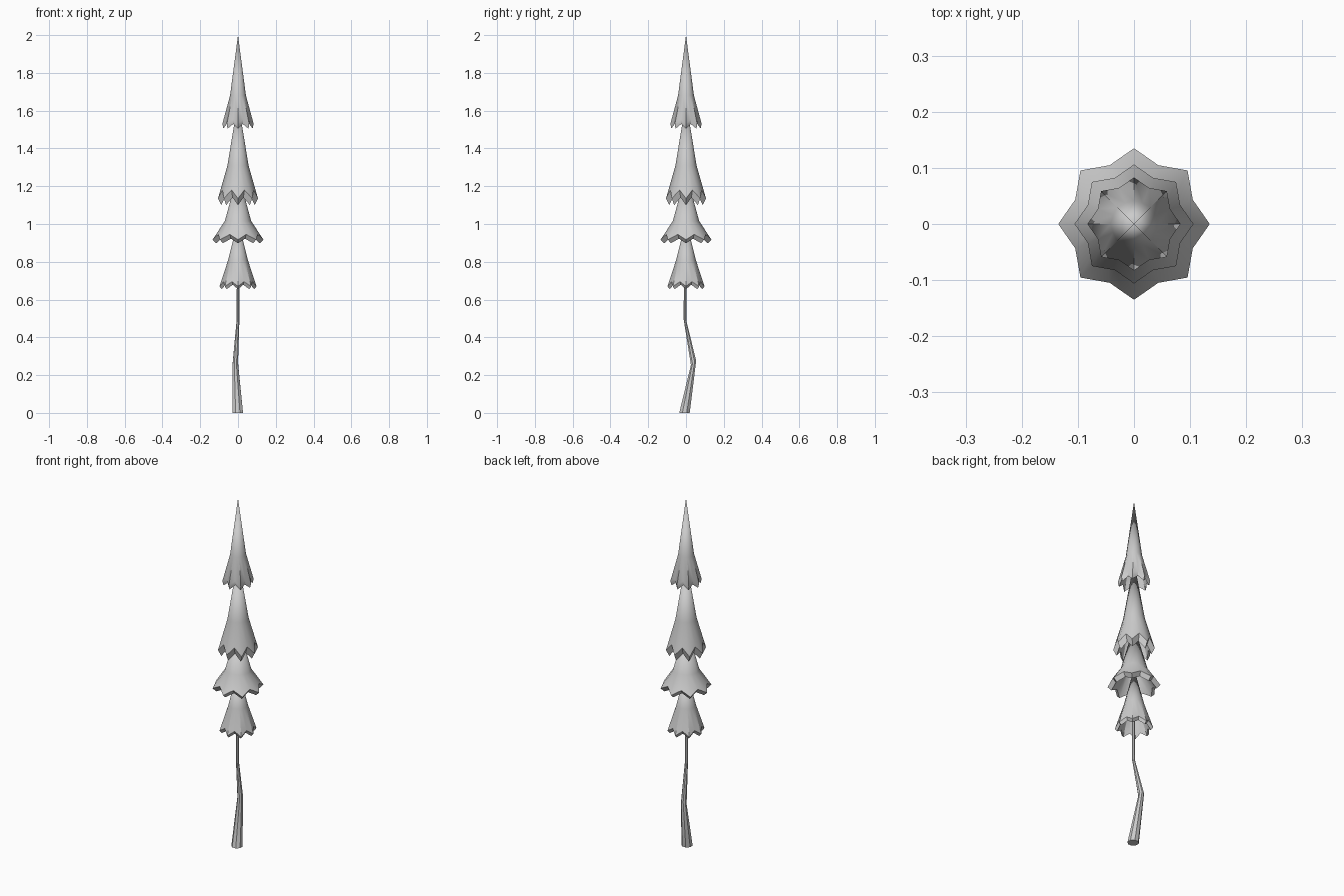
import bpy, bmesh, math
from mathutils import Vector

if "Cube" in bpy.data.objects:
    bpy.data.objects.remove(bpy.data.objects["Cube"])

def finish(name, bm):
    bmesh.ops.recalc_face_normals(bm, faces=bm.faces[:])
    me = bpy.data.meshes.new(name)
    bm.to_mesh(me)
    bm.free()
    me.shade_smooth()
    me.set_sharp_from_angle(angle=math.radians(35))
    ob = bpy.data.objects.new(name, me)
    bpy.context.collection.objects.link(ob)
    return ob

def bridge(bm, a, b):
    n = len(a)
    for i in range(n):
        j = (i + 1) % n
        bm.faces.new((a[i], a[j], b[j], b[i]))

def star_ring(bm, tip, notch):
    # 16 points alternating between drooping tips and raised notches
    ring = []
    for i in range(16):
        r, z = notch if i % 2 else tip
        a = i * math.pi / 8
        ring.append(bm.verts.new((r * math.cos(a), r * math.sin(a), z)))
    return ring

def fan(bm, ring, z):
    c = bm.verts.new((0, 0, z))
    for i in range(len(ring)):
        bm.faces.new((ring[i], ring[(i + 1) % len(ring)], c))

def tier(name, apex, mid, tip, notch_z, low_tip, low_notch_z):
    bm = bmesh.new()
    k = 0.84
    waist = star_ring(bm, mid, (mid[0] * 0.96, mid[1]))
    rim = star_ring(bm, tip, (tip[0] * k, notch_z))
    lip = star_ring(bm, low_tip, (low_tip[0] * k, low_notch_z))
    inner = star_ring(bm, (mid[0] * 0.75, mid[1] - 0.02), (mid[0] * 0.72, mid[1] - 0.02))
    fan(bm, waist, apex)
    bridge(bm, waist, rim)
    bridge(bm, rim, lip)
    bridge(bm, lip, inner)     # hollow underside
    fan(bm, inner, mid[1] + 0.6 * (apex - mid[1]))
    finish(name, bm)

# Foliage tiers, top to bottom
tier("foliage_top", 2.0, (0.042, 1.68), (0.083, 1.53), 1.555, (0.077, 1.505), 1.53)
tier("foliage_upper", 1.65, (0.056, 1.31), (0.106, 1.135), 1.18, (0.089, 1.10), 1.14)
tier("foliage_middle", 1.27, (0.07, 1.015), (0.135, 0.917), 0.945, (0.115, 0.898), 0.922)
tier("foliage_lower", 1.02, (0.052, 0.81), (0.098, 0.67), 0.695, (0.086, 0.655), 0.678)

# Crooked trunk: centre, radius and tilt along y of each ring
bm = bmesh.new()
rings = []
for x, y, z, r, tilt in ((-0.001, -0.008, 0, 0.03, 0),
                         (-0.014, 0.04, 0.265, 0.015, 0.8),
                         (0.0, -0.005, 0.49, 0.008, -0.6),
                         (0.001, -0.004, 0.9, 0.007, 0)):
    ring = []
    for i in range(8):
        a = (i + 0.5) * math.tau / 8
        dy = r * math.sin(a)
        ring.append(bm.verts.new(Vector((x + r * math.cos(a), y + dy, z + tilt * dy))))
    rings.append(ring)
for a, b in zip(rings, rings[1:]):
    bridge(bm, a, b)
bm.faces.new(rings[0])
bm.faces.new(rings[-1])
finish("trunk", bm)
